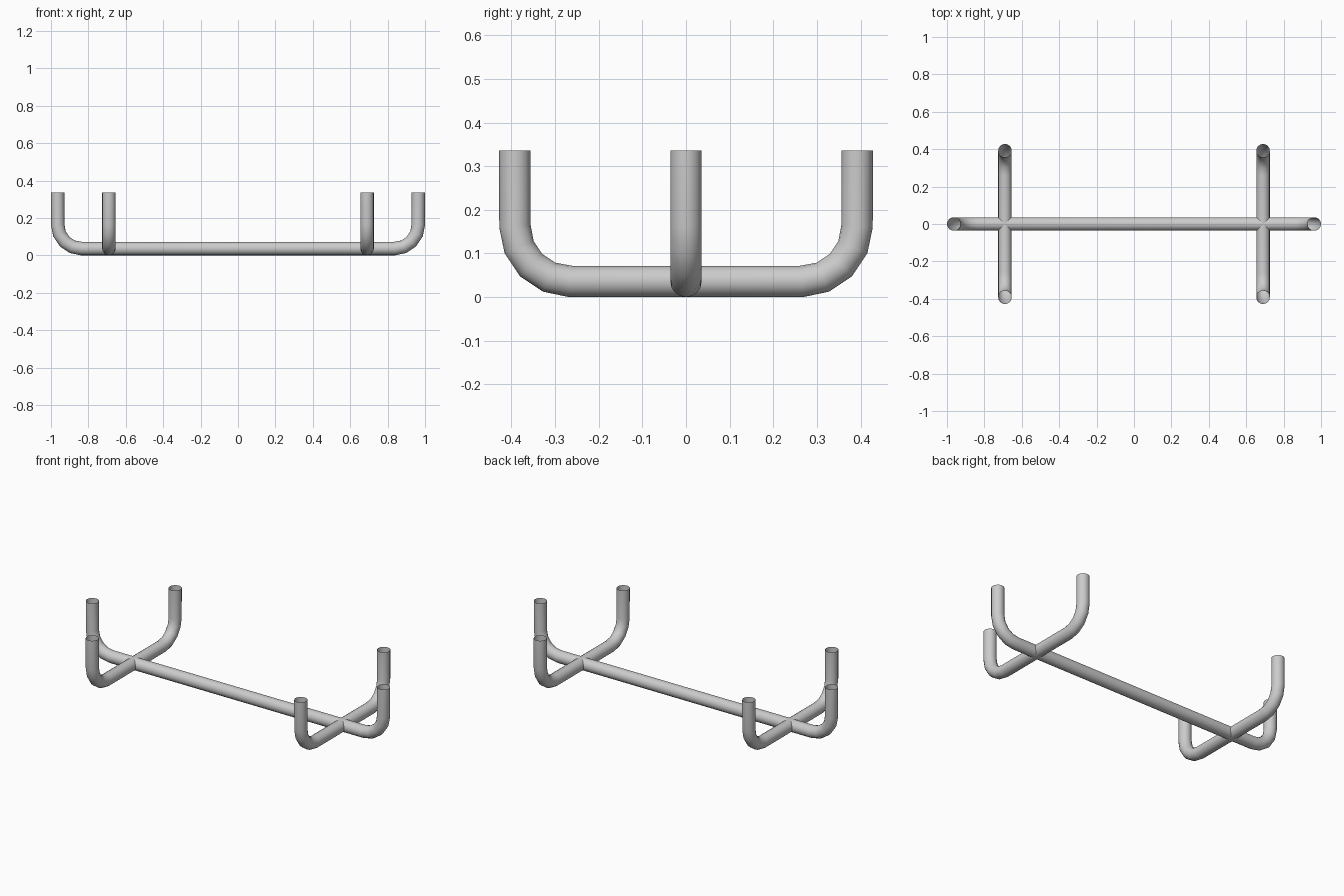
import bpy, math

if "Cube" in bpy.data.objects:
    bpy.data.objects.remove(bpy.data.objects["Cube"])

R = 0.036        # pipe radius
BEND = 0.127     # bend radius along the pipe centre
TOP = 0.336      # height of the open ends
STEPS = 4        # segments per bend


def u_pipe(name, half, location, angle):
    """Open pipe running along its local x with both ends bent upward."""
    arc = [(half - BEND + BEND * math.sin(a), R + BEND - BEND * math.cos(a))
           for a in (i * math.pi / 2 / STEPS for i in range(STEPS + 1))]
    side = arc + [(half, TOP)]
    path = [(-x, z) for x, z in reversed(side)] + side

    curve = bpy.data.curves.new(name, 'CURVE')
    curve.dimensions = '3D'
    curve.bevel_depth = R
    curve.bevel_resolution = 6
    curve.use_fill_caps = False
    spline = curve.splines.new('POLY')
    spline.points.add(len(path) - 1)
    for point, (x, z) in zip(spline.points, path):
        point.co = (x, 0, z, 1)

    obj = bpy.data.objects.new(name, curve)
    bpy.context.collection.objects.link(obj)
    obj.location = location
    obj.rotation_euler.z = angle
    bpy.ops.object.select_all(action='DESELECT')
    obj.select_set(True)
    bpy.context.view_layer.objects.active = obj
    bpy.ops.object.convert(target='MESH')
    bpy.ops.object.shade_smooth_by_angle(angle=math.radians(40))
    return bpy.context.object


# Long rail with upturned ends
u_pipe("long_rail", 1.0 - R, (0, 0, 0), 0)

# Two cross rails near the ends
for label, x in (("left", -0.69), ("right", 0.69)):
    u_pipe(label + "_cross_rail", 0.392, (x, 0, 0), math.pi / 2)
